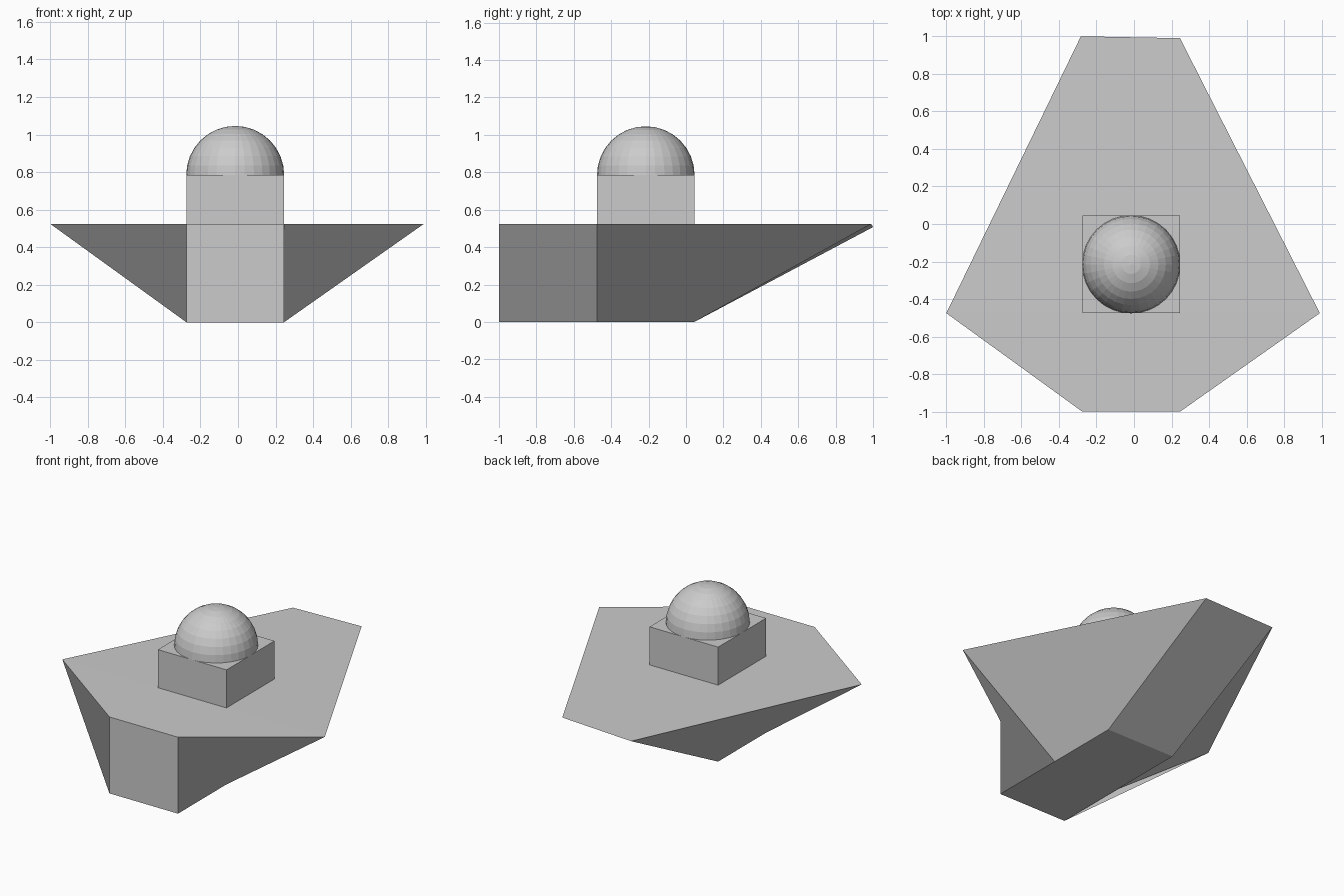
import bpy
import bmesh
from mathutils import Matrix

if "Cube" in bpy.data.objects:
    bpy.data.objects.remove(bpy.data.objects["Cube"])

XL, XR = -0.275, 0.245            # core width
Y0, Y1, Y2 = -1.0, -0.475, 0.045  # front, middle and rear of the keel
DECK, BLOCK_TOP = 0.524, 0.785
CX, CY = (XL + XR) / 2, (Y1 + Y2) / 2


def finish(bm, name):
    bmesh.ops.recalc_face_normals(bm, faces=bm.faces)
    mesh = bpy.data.meshes.new(name)
    bm.to_mesh(mesh)
    bm.free()
    obj = bpy.data.objects.new(name, mesh)
    bpy.context.collection.objects.link(obj)
    return obj


# Hull: flat keel flaring out to wing tips and a long overhanging rear
bm = bmesh.new()


def side(x, tip_x, rear):
    points = {
        "front_low": (x, Y0, 0), "mid_low": (x, Y1, 0), "rear_low": (x, Y2, 0),
        "front_top": (x, Y0, DECK), "tip": (tip_x, -0.475, DECK), "rear_top": rear,
    }
    return {k: bm.verts.new(p) for k, p in points.items()}


R = side(XR, 0.99, (XR, 0.99, DECK))
L = side(XL, -1.0, (-0.283, 1.0, 0.507))

# Skewed side panels
for s in (R, L):
    bm.faces.new([s[k] for k in ("mid_low", "rear_low", "rear_top", "tip")])
bm.faces.new([R[k] for k in ("mid_low", "tip", "front_top", "front_low")])
bm.faces.new([L[k] for k in ("front_low", "mid_low", "tip", "front_top")])

# Front, keel, rear slope and deck, each spanning left to right
for keys in (("front_low", "front_top"), ("front_low", "mid_low"),
             ("mid_low", "rear_low"), ("rear_low", "rear_top"),
             ("front_top", "tip"), ("tip", "rear_top")):
    a, b = keys
    bm.faces.new((L[a], R[a], R[b], L[b]))
finish(bm, "hull")

# Block standing on the deck
bm = bmesh.new()
size = Matrix.Diagonal((XR - XL, Y2 - Y1, BLOCK_TOP - DECK, 1))
place = Matrix.Translation((CX, CY, (BLOCK_TOP + DECK) / 2))
bmesh.ops.create_cube(bm, size=1, matrix=place @ size)
finish(bm, "cabin_block")

# Faceted dome on the block
bm = bmesh.new()
bmesh.ops.create_uvsphere(bm, u_segments=32, v_segments=16, radius=0.261)
bmesh.ops.bisect_plane(bm, geom=bm.verts[:] + bm.edges[:] + bm.faces[:],
                       plane_co=(0, 0, 0), plane_no=(0, 0, 1),
                       dist=1e-4, clear_inner=True)
bmesh.ops.holes_fill(bm, edges=[e for e in bm.edges if e.is_boundary], sides=0)
dome = finish(bm, "dome")
dome.location = (CX, CY, BLOCK_TOP)
